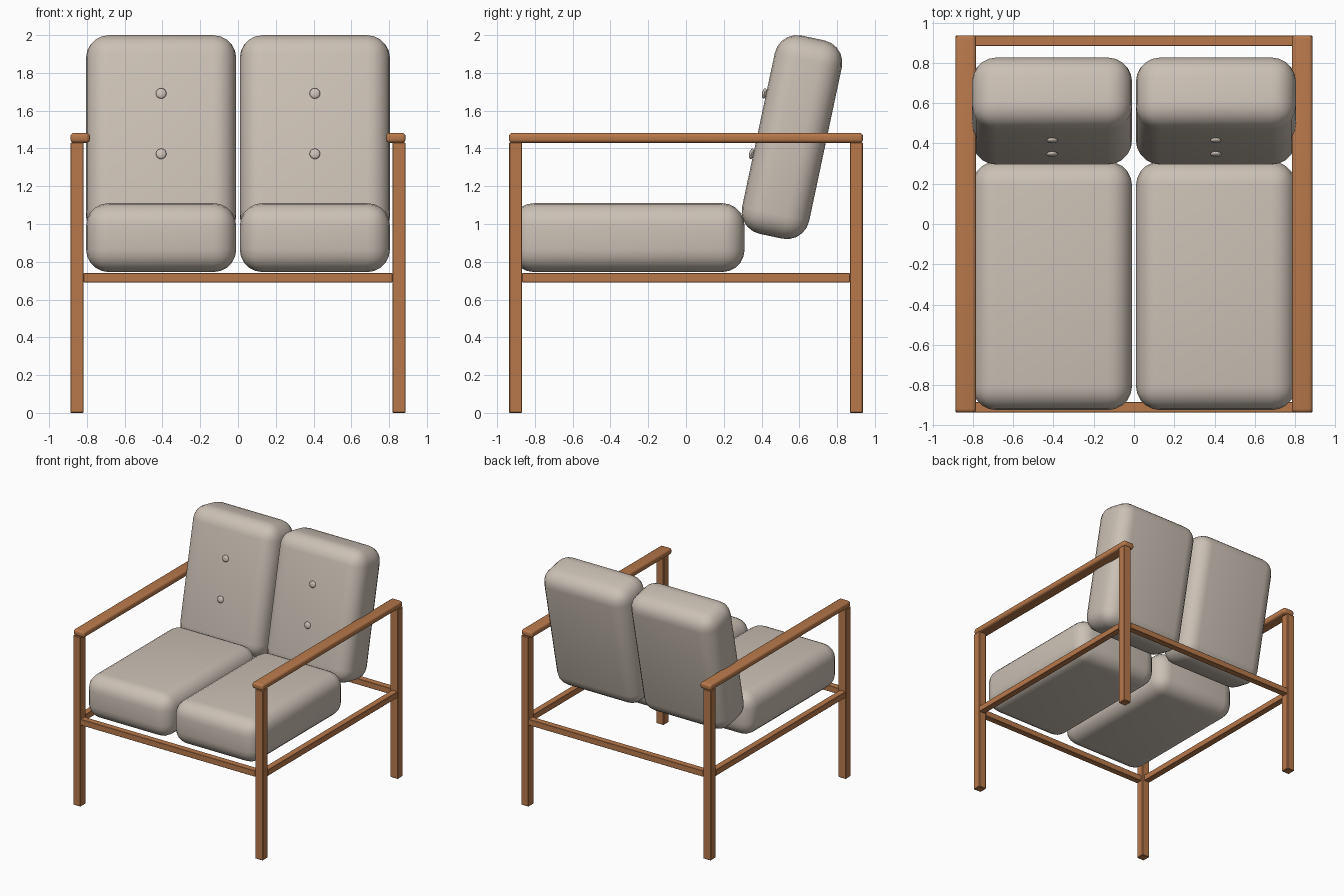
import bpy, bmesh, math
from mathutils import Matrix, Vector

if "Cube" in bpy.data.objects:
    bpy.data.objects.remove(bpy.data.objects["Cube"])


def material(name, rgb):
    m = bpy.data.materials.new(name)
    m.diffuse_color = (*rgb, 1)
    m.use_nodes = True
    m.node_tree.nodes["Principled BSDF"].inputs["Base Color"].default_value = m.diffuse_color
    return m


WOOD = material("warm wood", (0.48, 0.19, 0.07))
FABRIC = material("beige fabric", (0.60, 0.53, 0.46))


def finish(bm, name, mat, matrix):
    mesh = bpy.data.meshes.new(name)
    bm.to_mesh(mesh)
    bm.free()
    mesh.materials.append(mat)
    ob = bpy.data.objects.new(name, mesh)
    ob.matrix_world = matrix
    bpy.context.collection.objects.link(ob)
    bpy.ops.object.select_all(action='DESELECT')
    ob.select_set(True)
    bpy.context.view_layer.objects.active = ob
    bpy.ops.object.shade_smooth_by_angle(angle=math.radians(35))
    return ob


def rounded_box(name, size, matrix, mat, radius, segments):
    bm = bmesh.new()
    bmesh.ops.create_cube(bm, size=1)
    bmesh.ops.scale(bm, vec=size, verts=bm.verts)
    bmesh.ops.bevel(bm, geom=bm.edges[:], offset=radius, segments=segments,
                    profile=0.5, affect='EDGES', clamp_overlap=True)
    return finish(bm, name, mat, matrix)


def bar(name, lo, hi, radius=0.004, segments=1):
    lo, hi = Vector(lo), Vector(hi)
    return rounded_box(name, hi - lo, Matrix.Translation((lo + hi) / 2),
                       WOOD, radius, segments)


X, Y, LEG = 0.887, 0.937, 0.07     # outer frame half sizes, leg thickness
RAIL, Z0, Z1 = 0.053, 0.69, 0.74   # rail thickness, bottom and top

# Front and back rails
for label, s in (("front", -1), ("back", 1)):
    a, b = sorted((s * Y, s * (Y - RAIL)))
    bar(label + "_rail", (-X + LEG, a, Z0), (X - LEG, b, Z1), 0.002)

TILT = Matrix.Rotation(math.radians(-12), 4, 'X')

for side, s in (("left", -1), ("right", 1)):
    # Legs
    for label, t in (("front", -1), ("back", 1)):
        xa, xb = sorted((s * X, s * (X - LEG)))
        ya, yb = sorted((t * Y, t * (Y - LEG)))
        bar(f"{label}_{side}_leg", (xa, ya, 0), (xb, yb, 1.432))
    # Side rail and armrest
    xa, xb = sorted((s * X, s * (X - RAIL)))
    bar(side + "_side_rail", (xa, -Y + LEG, Z0), (xb, Y - LEG, Z1), 0.002)
    xa, xb = sorted((s * X, s * 0.784))
    bar(side + "_armrest", (xa, -Y, 1.43), (xb, Y, 1.482), 0.018, 4)
    # Seat cushion
    rounded_box(side + "_seat_cushion", (0.795, 1.235, 0.365),
                Matrix.Translation((s * 0.407, -0.307, 0.928)), FABRIC, 0.12, 5)
    # Leaning back cushion
    lean = Matrix.Translation((s * 0.407, 0.561, 1.46)) @ TILT
    rounded_box(side + "_back_cushion", (0.795, 0.363, 1.073), lean, FABRIC, 0.12, 5)
    # Flattened buttons
    for label, h in (("upper", 0.196), ("lower", -0.131)):
        bm = bmesh.new()
        bmesh.ops.create_uvsphere(bm, u_segments=16, v_segments=10, radius=0.028)
        bmesh.ops.scale(bm, vec=(1, 0.45, 1), verts=bm.verts)
        finish(bm, f"{side}_{label}_button", FABRIC,
               lean @ Matrix.Translation((0, -0.191, h)))
